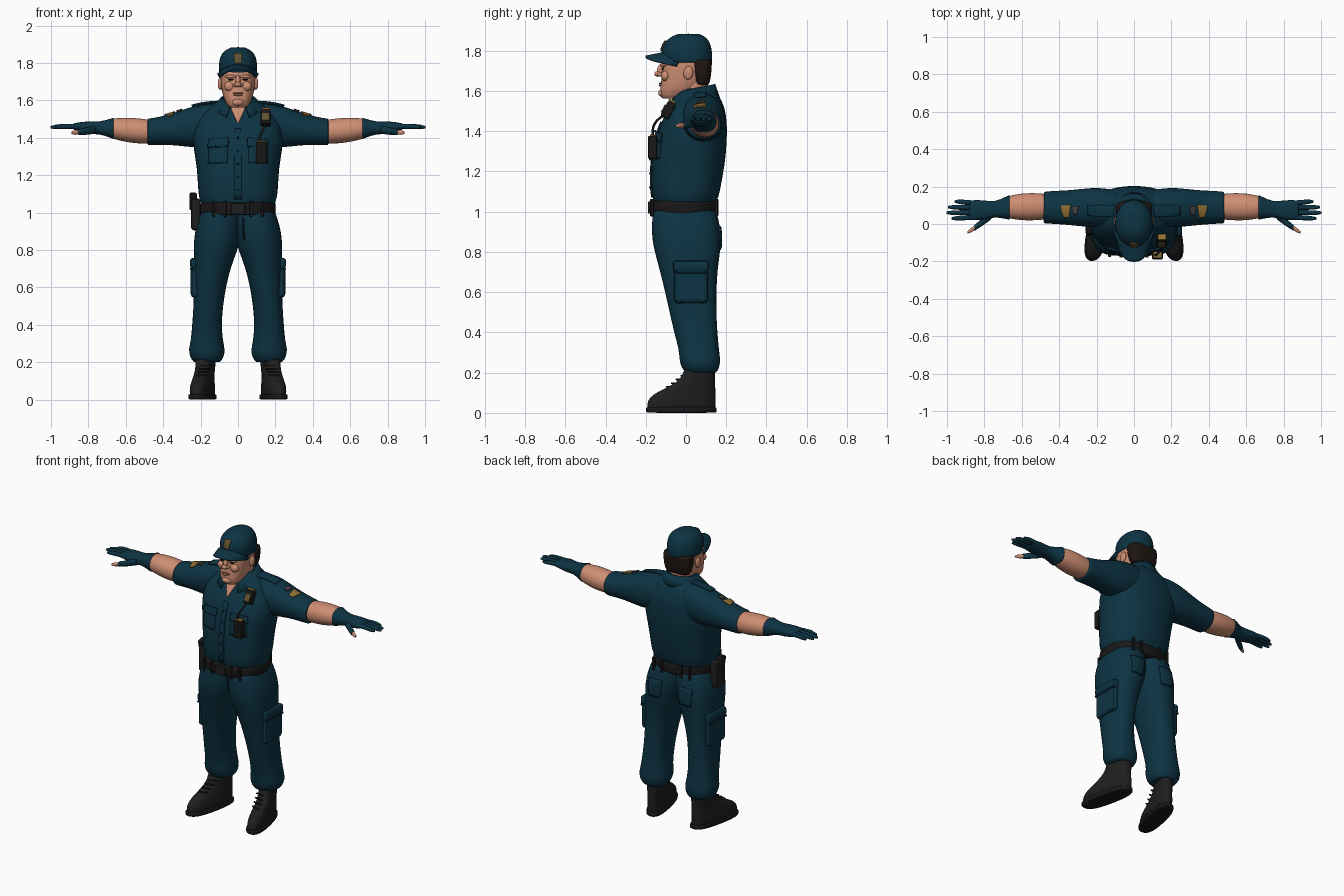
import bpy, bmesh, math
from mathutils import Vector, Matrix

cube = bpy.data.objects.get("Cube")
if cube:
    bpy.data.objects.remove(cube)


def material(name, red, green, blue):
    mat = bpy.data.materials.new(name)
    mat.diffuse_color = (red, green, blue, 1)
    mat.use_nodes = True
    shader = mat.node_tree.nodes["Principled BSDF"]
    shader.inputs["Base Color"].default_value = (red, green, blue, 1)
    shader.inputs["Roughness"].default_value = .8
    return mat


navy = material("navy cloth", .004, .034, .057)
seam = material("dark navy seam", .002, .017, .03)
skin = material("skin", .62, .27, .17)
lips = material("ruddy skin", .36, .13, .08)
black = material("boot black", .014, .013, .013)
belt_black = material("belt black", .01, .009, .009)
hair = material("dark brown hair", .014, .008, .006)
gold = material("gold", .28, .16, .035)
olive = material("olive badge", .12, .085, .03)
grey = material("grey badge", .06, .055, .05)


def finish(name, bm, mat, mirror=False, smooth=True):
    bmesh.ops.recalc_face_normals(bm, faces=bm.faces)
    mesh = bpy.data.meshes.new(name)
    bm.to_mesh(mesh)
    bm.free()
    mesh.materials.append(mat)
    for face in mesh.polygons:
        face.use_smooth = smooth
    obj = bpy.data.objects.new(name, mesh)
    bpy.context.collection.objects.link(obj)
    if mirror:
        obj.modifiers.new("mirror", "MIRROR").use_mirror_merge = False
    return obj


def loft(name, rings, mat, axis="z", power=2.4, mirror=False, splay=0, sides=20):
    """Rings are (position, low a, high a, low b, high b) across the axis."""
    def blend(first, second):
        return [p + (q - p) * .12 for p, q in zip(first, second)]
    rings = [rings[0], blend(rings[0], rings[1]), *rings[1:-1],
             blend(rings[-1], rings[-2]), rings[-1]]
    bm = bmesh.new()
    loops = []
    for t, a_low, a_high, b_low, b_high in rings:
        loop = []
        for i in range(sides):
            angle = math.tau * i / sides
            c, s = math.cos(angle), math.sin(angle)
            a = (a_low + a_high + (a_high - a_low) * math.copysign(abs(c) ** (2 / power), c)) / 2
            b = (b_low + b_high + (b_high - b_low) * math.copysign(abs(s) ** (2 / power), s)) / 2
            loop.append(bm.verts.new((a - splay * (b - .1), b, t) if axis == "z" else (t, a, b)))
        loops.append(loop)
    for lower, upper in zip(loops, loops[1:]):
        for i in range(sides):
            j = (i + 1) % sides
            bm.faces.new((lower[i], lower[j], upper[j], upper[i]))
    bm.faces.new(loops[0])
    bm.faces.new(loops[-1])
    obj = finish(name, bm, mat, mirror)
    obj.modifiers.new("smooth", "SUBSURF").levels = 1
    obj.modifiers["smooth"].render_levels = 1
    return obj


def centred(rows):
    return [(z, -half, half, front, back) for z, half, front, back in rows]


def box(name, centre, size, mat, mirror=False, bevel=.008, tilt=0, turn=0):
    bm = bmesh.new()
    bmesh.ops.create_cube(bm, size=1)
    bm.transform(Matrix.Translation(centre) @ Matrix.Rotation(turn, 4, "Z")
                 @ Matrix.Rotation(tilt, 4, "X") @ Matrix.Diagonal((*size, 1)))
    bmesh.ops.bevel(bm, geom=bm.edges[:], offset=bevel, segments=2, affect="EDGES", profile=.5)
    return finish(name, bm, mat, mirror, smooth=False)


def ball(name, centre, size, mat, mirror=False, tilt=0):
    bm = bmesh.new()
    bmesh.ops.create_uvsphere(bm, u_segments=16, v_segments=10, radius=1)
    bm.transform(Matrix.Translation(centre) @ Matrix.Rotation(tilt, 4, "X") @ Matrix.Diagonal((*size, 1)))
    return finish(name, bm, mat, mirror)


def patch(name, centre, width, height, mat, target, up="z", mirror=False, taper=1, lift=.004):
    """A thin sheet wrapped on to the surface of the target."""
    bm = bmesh.new()
    bmesh.ops.create_grid(bm, x_segments=8, y_segments=10, size=.5)
    for v in bm.verts:
        narrow = taper + (1 - taper) * (v.co.y + .5)
        x, h = v.co.x * width * narrow, v.co.y * height
        v.co = Vector(centre) + Vector((x, 0, h) if up == "z" else (x, h, 0))
    obj = finish(name, bm, mat, mirror)
    wrap = obj.modifiers.new("wrap", "SHRINKWRAP")
    wrap.target, wrap.offset, wrap.wrap_mode = target, lift, "ABOVE_SURFACE"
    solid = obj.modifiers.new("thickness", "SOLIDIFY")
    solid.thickness, solid.offset = .007, 0
    return obj


# Shirt
shirt = loft("shirt", centred([
    (1.03, .19, -.155, .14), (1.07, .21, -.17, .165), (1.13, .217, -.175, .175),
    (1.23, .22, -.175, .195), (1.34, .24, -.16, .205), (1.44, .25, -.13, .207),
    (1.52, .21, -.085, .195), (1.58, .135, -.05, .165), (1.615, .075, -.02, .13)]), navy)
sleeve = loft("sleeves", [
    (.08, -.02, .18, 1.37, 1.59), (.19, -.02, .197, 1.345, 1.585), (.27, -.015, .19, 1.35, 1.56),
    (.36, -.005, .18, 1.362, 1.528), (.44, 0, .178, 1.36, 1.508), (.485, .003, .172, 1.36, 1.503)],
    navy, "x", 2.2, True)
patch("button_placket", (0, -.17, 1.27), .035, .4, navy, shirt)
for i in range(5):
    ball("shirt_button", (0, -.177 + .012 * max(0, i - 2), 1.12 + i * .07), (.006, .006, .006), seam)
patch("chest_pockets", (.12, -.17, 1.33), .125, .13, navy, shirt, mirror=True)
patch("pocket_flap_shadows", (.12, -.17, 1.38), .135, .052, seam, shirt, mirror=True, lift=.007)
patch("pocket_flaps", (.12, -.17, 1.384), .135, .048, navy, shirt, mirror=True, lift=.01)
patch("shoulder_straps", (.17, .07, 1.58), .16, .06, navy, sleeve, "y", True, lift=.008)
patch("gold_sleeve_badges", (.365, .065, 1.53), .06, .07, gold, sleeve, "y", True, .5)
patch("grey_sleeve_badges", (.315, .07, 1.55), .035, .045, grey, sleeve, "y", True, .6)
patch("open_neck_skin", (0, -.08, 1.53), .1, .13, skin, shirt, taper=.05)

# Collar, folded down and open at the front
bm = bmesh.new()
rows = []
for i in range(21):
    angle = math.radians(-158 + 316 * i / 20)
    c, s = math.cos(angle), math.sin(angle)
    dip = max(0, -c) ** 2
    rows.append([bm.verts.new(p) for p in (
        (.08 * s, .045 + .085 * c, 1.61 + .02 * c),
        (.09 * s, .045 + .1 * c, 1.615 + .02 * c),
        (.14 * s + .03 * s * dip, .045 + .125 * c - .03 * dip, 1.565 - .06 * dip))])
for first, second in zip(rows, rows[1:]):
    for k in range(2):
        bm.faces.new((first[k], first[k + 1], second[k + 1], second[k]))
collar = finish("collar", bm, navy)
collar.modifiers.new("thickness", "SOLIDIFY").thickness = .01

# Forearms, gloves and fingers
loft("forearms", [
    (.46, .025, .16, 1.37, 1.495), (.53, .018, .167, 1.367, 1.505), (.61, .018, .165, 1.378, 1.51),
    (.69, .035, .145, 1.4, 1.5)], skin, "x", 2.1, True)
loft("gloves", [
    (.665, .022, .155, 1.392, 1.508), (.69, .027, .145, 1.402, 1.5), (.74, .038, .12, 1.42, 1.486),
    (.79, .025, .125, 1.418, 1.488), (.84, .018, .13, 1.432, 1.485), (.88, .022, .125, 1.443, 1.477)],
    navy, "x", 2.4, True)
for label, base, tip, end in (("index", .036, .03, .975), ("middle", .061, .06, 1.003),
                              ("ring", .087, .09, .995), ("little", .112, .12, .96)):
    loft(label + "_fingers", [(x, y - r, y + r, z - r, z + r) for x, y, z, r in (
        (.85, base, 1.46, .014), ((.85 + end) / 2, (base + tip) / 2, 1.462, .0145),
        (end - .02, tip, 1.458, .0125), (end, tip, 1.456, .006))], navy, "x", 2, True, sides=10)


def thumb(name, rows, mat):
    loft(name, [(x, y - r, y + r, z - r, z + r) for x, y, z, r in rows], mat, "x", 2, True, sides=10)


thumb("glove_thumbs", [(.76, .05, 1.445, .024), (.81, .01, 1.435, .021), (.855, -.022, 1.43, .017)], navy)
thumb("bare_thumb_tips", [(.845, -.015, 1.43, .013), (.87, -.033, 1.428, .014), (.89, -.044, 1.427, .007)], skin)

# Trousers
trousers = loft("trousers", [
    (.2, .095, .235, .0, .15), (.225, .075, .258, -.025, .168), (.27, .068, .266, -.035, .172),
    (.31, .08, .253, -.035, .165), (.4, .087, .246, -.06, .157), (.5, .08, .238, -.083, .152),
    (.6, .064, .238, -.105, .152), (.71, .038, .238, -.132, .158), (.79, .004, .238, -.155, .17),
    (.86, -.015, .237, -.17, .177), (.93, -.02, .225, -.173, .172), (1.01, -.02, .197, -.165, .15)],
    navy, mirror=True)
patch("trouser_fly", (.008, -.17, .91), .012, .13, seam, trousers, lift=.002)
patch("back_pocket_seams", (.11, .18, .87), .12, .12, seam, trousers, mirror=True, taper=.75, lift=.001)
patch("back_pockets", (.11, .18, .872), .112, .112, navy, trousers, mirror=True, taper=.75)
box("cargo_pockets", (.224, .025, .64), (.058, .17, .19), navy, True, .02)
box("cargo_flap_seams", (.226, .025, .7), (.062, .172, .012), seam, True, .004)
box("cargo_flaps", (.225, .025, .73), (.064, .178, .055), navy, True, .015)

# Belt and its gear
loft("belt", centred([(.985, .203, -.182, .16), (1.02, .205, -.183, .16), (1.055, .203, -.181, .16)]), belt_black)
box("belt_buckle", (0, -.182, 1.02), (.075, .016, .06), black, bevel=.005)
for x in (.07, .13):
    box("front_belt_loops", (x, -.176 + x * .06, 1.02), (.016, .016, .085), belt_black, True, .004)
    box("rear_belt_loops", (x, .158 - x * .06, 1.02), (.018, .014, .085), belt_black, True, .004)
box("holster", (-.225, -.01, .99), (.05, .1, .17), black, bevel=.014)
box("holster_grip", (-.24, -.02, 1.06), (.04, .05, .09), belt_black, bevel=.01, tilt=.25)

# Shoulder microphone, radio and cable
box("microphone", (.147, -.088, 1.505), (.052, .045, .085), belt_black, tilt=-.5)
box("microphone_panel", (.147, -.112, 1.512), (.038, .008, .045), olive, bevel=.002, tilt=-.5)
box("microphone_clip", (.15, -.07, 1.55), (.045, .035, .012), gold, bevel=.003, tilt=-.5)
box("radio", (.125, -.167, 1.32), (.06, .045, .115), belt_black)
box("radio_top", (.125, -.165, 1.379), (.045, .03, .008), gold, bevel=.002)
cable = bpy.data.curves.new("radio_cable", "CURVE")
cable.dimensions, cable.bevel_depth = "3D", .006
spline = cable.splines.new("NURBS")
spline.points.add(3)
spline.use_endpoint_u, spline.order_u = True, 4
for point, place in zip(spline.points, ((.14, -.11, 1.48), (.15, -.155, 1.45), (.11, -.17, 1.43), (.115, -.165, 1.37))):
    point.co = (*place, 1)
cable.materials.append(belt_black)
bpy.context.collection.objects.link(bpy.data.objects.new("radio_cable", cable))

# Boots
loft("boots", [
    (.015, .112, .22, -.195, .148), (.06, .108, .223, -.195, .15), (.095, .115, .218, -.165, .15),
    (.13, .12, .215, -.085, .146), (.17, .117, .216, -.02, .145), (.25, .115, .22, .0, .148)],
    black, mirror=True, splay=.2)
loft("boot_soles", [(0, .104, .227, -.2, .155), (.03, .104, .227, -.2, .155)], belt_black,
     power=2.6, mirror=True, splay=.2)
for i in range(5):
    box("boot_laces", (.193 - i * .007, -.088 + i * .024, .13 + i * .018), (.06, .012, .008), belt_black, True, .003, turn=-.2)

# Head and face
loft("neck", centred([(1.48, .075, -.03, .12), (1.56, .072, -.045, .11), (1.68, .075, -.04, .11)]), skin, power=2)
loft("head", centred([
    (1.562, .045, -.118, -.02), (1.585, .066, -.13, .03), (1.62, .081, -.128, .08),
    (1.67, .09, -.122, .112), (1.72, .095, -.118, .12), (1.78, .094, -.11, .12)]), skin)
ball("nose_bridge", (0, -.126, 1.706), (.013, .018, .032), skin, tilt=-.3)
ball("nose_tip", (0, -.138, 1.685), (.018, .02, .014), skin)
ball("nostrils", (.014, -.129, 1.682), (.011, .014, .01), skin, True)
ball("cheeks", (.046, -.102, 1.675), (.028, .022, .026), skin, True)
ball("brows", (.04, -.113, 1.727), (.03, .015, .009), skin, True)
ball("eyes", (.038, -.117, 1.711), (.015, .007, .0045), hair, True)
ball("mouth", (0, -.127, 1.638), (.03, .007, .0045), lips)
ball("lower_lip", (0, -.127, 1.629), (.024, .009, .006), skin)
ball("chin", (0, -.118, 1.59), (.032, .02, .02), skin)
ball("ears", (.096, .012, 1.69), (.012, .024, .034), skin, True, -.15)
loft("hair", centred([(1.63, .078, .05, .113), (1.67, .097, .03, .126), (1.76, .099, .015, .13)]), hair, power=3)

# Cap with curved brim
crown = loft("cap_crown", centred([
    (1.738, .101, -.112, .132), (1.785, .104, -.127, .133), (1.83, .1, -.118, .126),
    (1.866, .076, -.085, .106), (1.884, .035, -.04, .065)]), navy, power=2.1)
bm = bmesh.new()
bmesh.ops.create_grid(bm, x_segments=16, y_segments=6, size=1)
for v in bm.verts:
    u, reach = v.co.x, (v.co.y + 1) / 2
    root = -.11 * math.sqrt(1 - .9 * u * u)
    v.co = (.1 * u * (1 - .1 * reach), root - reach * (.01 + .08 * (1 - u ** 4)),
            1.782 - .04 * u * u - .018 * reach)
brim = finish("cap_brim", bm, navy)
brim.modifiers.new("thickness", "SOLIDIFY").thickness = .012
patch("cap_badge", (0, -.12, 1.83), .055, .065, olive, crown, taper=.6)
ball("cap_button", (0, .012, 1.88), (.01, .01, .005), navy)
